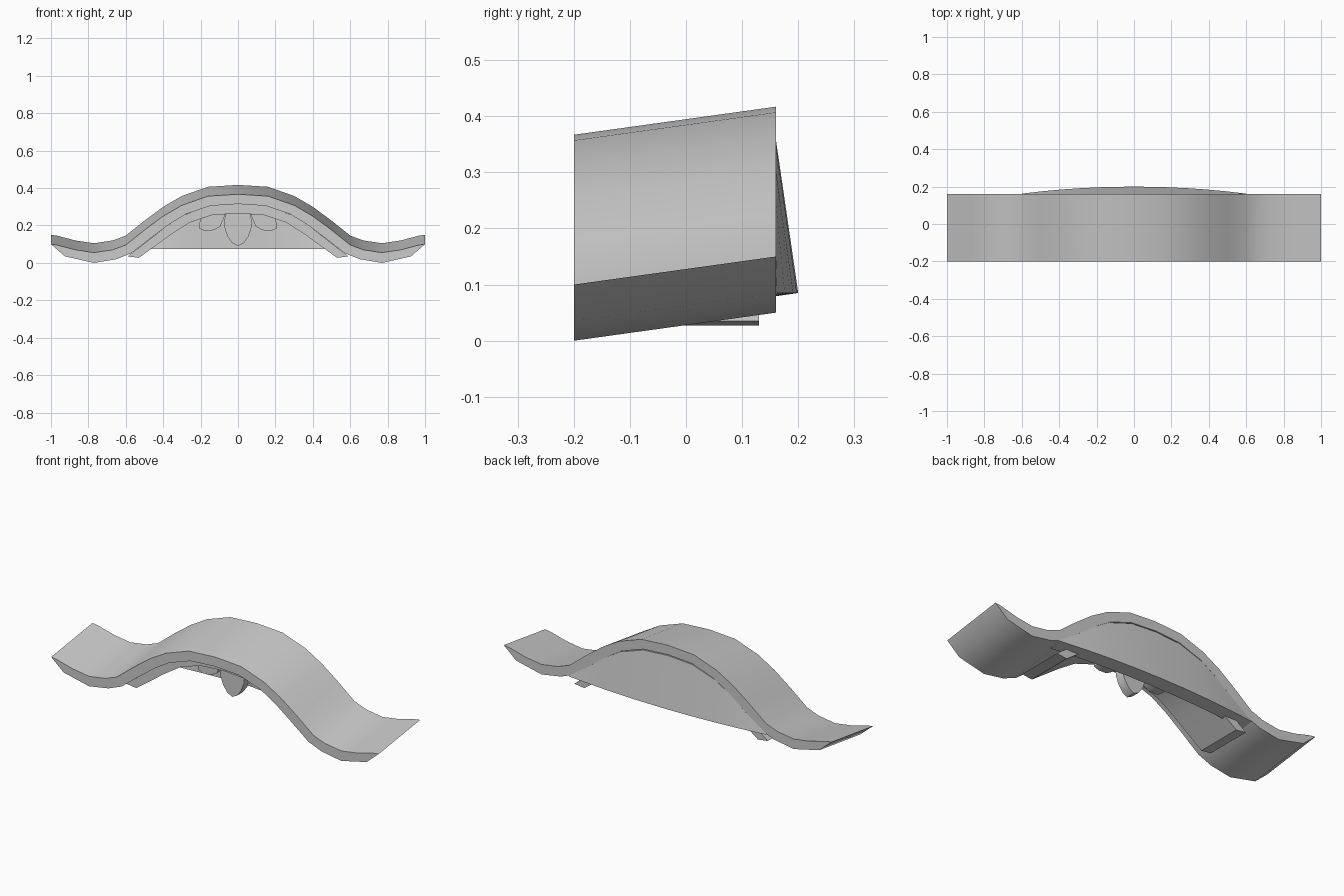
import bpy, bmesh
from mathutils import Vector

if "Cube" in bpy.data.objects:
    bpy.data.objects.remove(bpy.data.objects["Cube"])


def mirror_half(half):
    """Complete a right-half profile that starts at x = 0, left to right."""
    return [(-x, z) for x, z in reversed(half[1:])] + list(half)


def finish(name, bm, angle=0.6):
    bmesh.ops.recalc_face_normals(bm, faces=bm.faces)
    mesh = bpy.data.meshes.new(name)
    bm.to_mesh(mesh)
    bm.free()
    ob = bpy.data.objects.new(name, mesh)
    bpy.context.collection.objects.link(ob)
    bpy.ops.object.select_all(action='DESELECT')
    ob.select_set(True)
    bpy.context.view_layer.objects.active = ob
    bpy.ops.object.shade_smooth_by_angle(angle=angle)
    return ob


def band(name, upper, lower, y0, y1, rise=0.0):
    """Sweep a strip between two matching half profiles from y0 to y1."""
    top, bot = mirror_half(upper), mirror_half(lower)
    bm = bmesh.new()
    rings = []
    for (xt, zt), (xb, zb) in zip(top, bot):
        rings.append([bm.verts.new(p) for p in (
            (xt, y0, zt), (xt, y1, zt + rise), (xb, y1, zb + rise), (xb, y0, zb))])
    for a, b in zip(rings, rings[1:]):
        for i in range(4):
            j = (i + 1) % 4
            bm.faces.new((a[i], a[j], b[j], b[i]))
    bm.faces.new(rings[0])
    bm.faces.new(rings[-1])
    return finish(name, bm)


def leaf(name, outline, y0, y1):
    """Flat cut-out leaf with thickness."""
    bm = bmesh.new()
    face = bm.faces.new([bm.verts.new((x, y0, z)) for x, z in outline])
    new = bmesh.ops.extrude_face_region(bm, geom=[face])['geom']
    verts = [v for v in new if isinstance(v, bmesh.types.BMVert)]
    bmesh.ops.translate(bm, verts=verts, vec=Vector((0, y1 - y0, 0)))
    return finish(name, bm)


# Wavy hood, rising slightly toward the back
hood_top = [(0, .367), (.16, .357), (.3, .308), (.4, .25), (.5, .176), (.6, .096),
            (.67, .07), (.77, .055), (.87, .07), (.965, .095)]
hood_bottom = [(0, .315), (.15, .305), (.28, .26), (.37, .205), (.47, .13), (.57, .052),
               (.65, .02), (.77, .0), (.925, .035), (1, .10)]
band("hood", hood_top, hood_bottom, -.2, .16, .05)

# Inner arch moulding under the hood
arch_top = [(0, .32), (.15, .308), (.29, .255), (.38, .198), (.48, .12), (.59, .035)]
arch_bottom = [(0, .265), (.14, .255), (.26, .215), (.36, .15), (.45, .085), (.53, .027)]
band("inner_arch", arch_top, arch_bottom, -.13, .13)

# Rear infill panel, bowed outward along its bottom edge
panel_top = mirror_half([(0, .36), (.15, .35), (.29, .303), (.38, .248),
                         (.48, .172), (.6, .09)])
bm = bmesh.new()
rings = []
for x, z in panel_top:
    bow = .16 + .04 * (1 - (x / .62) ** 2)
    rings.append([bm.verts.new(p) for p in (
        (x, .125, z), (x, .16, z), (x, bow, .085), (x, bow - .07, .075))])
for a, b in zip(rings, rings[1:]):
    for i in range(4):
        j = (i + 1) % 4
        bm.faces.new((a[i], a[j], b[j], b[i]))
bm.faces.new(rings[0])
bm.faces.new(rings[-1])
finish("rear_panel", bm)

# Hanging leaf ornament
leaf("centre_leaf", mirror_half([(0, .09), (.03, .105), (.055, .14), (.07, .18), (.075, .22),
                                 (.06, .28)]), -.05, 0)
side = [(.06, .28), (.08, .23), (.095, .195), (.13, .175), (.18, .172), (.208, .185),
        (.208, .205), (.195, .255)]
for label, s in (("left", -1), ("right", 1)):
    leaf(label + "_leaf", [(s * x, z) for x, z in side], -.05, 0)
